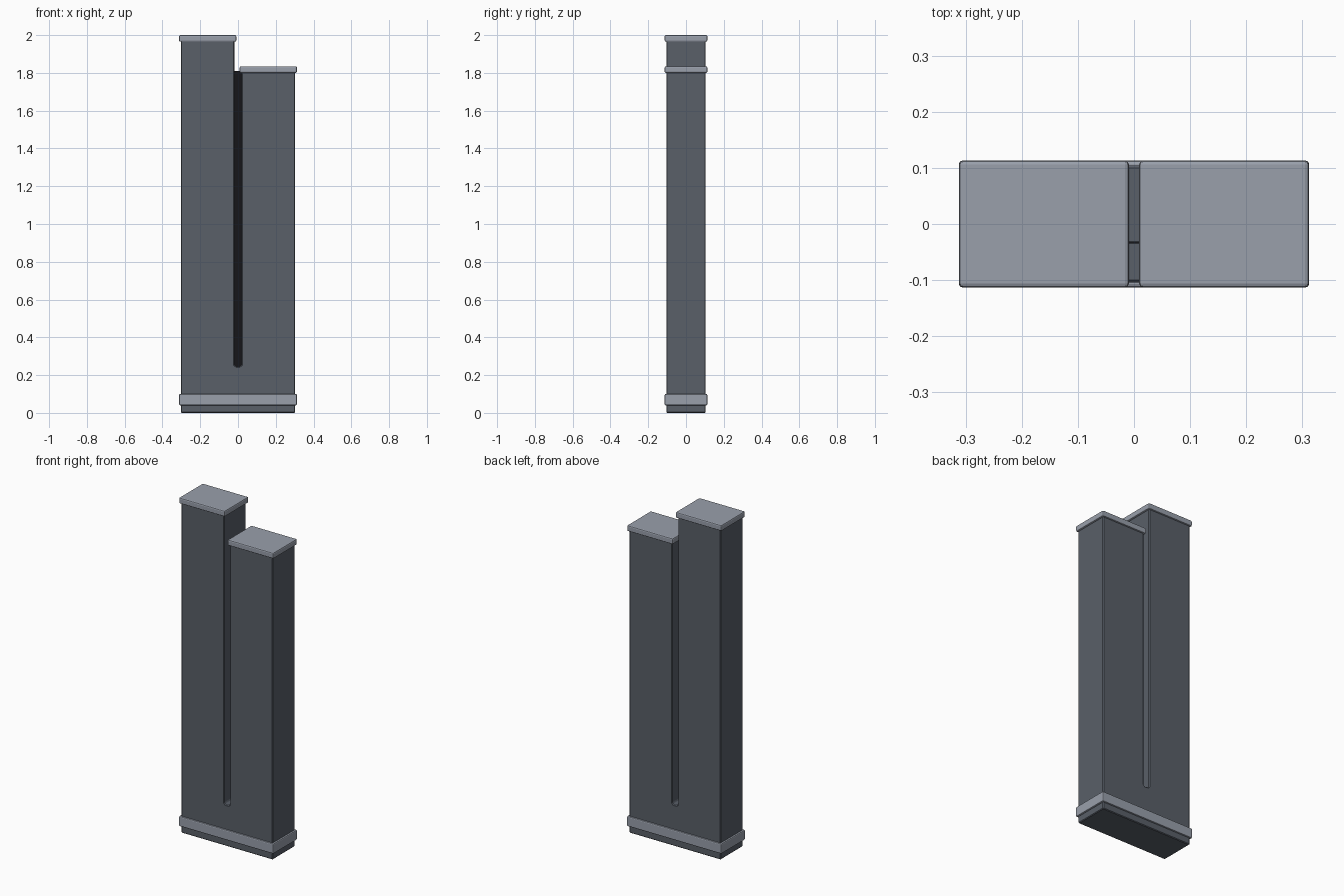
import bpy, bmesh

if "Cube" in bpy.data.objects:
    bpy.data.objects.remove(bpy.data.objects["Cube"])


def material(name, rgb):
    m = bpy.data.materials.new(name)
    m.diffuse_color = (*rgb, 1)
    m.use_nodes = True
    m.node_tree.nodes["Principled BSDF"].inputs["Base Color"].default_value = m.diffuse_color
    return m


FACADE = material("dark_facade", (0.10, 0.115, 0.14))
TRIM = material("light_trim", (0.32, 0.35, 0.41))
GLASS = material("black_glass", (0.008, 0.008, 0.01))


def extrude_profile(name, profile, y0, y1, mat, bevel=0.0, segments=2):
    """Extrude an x-z outline from y0 to y1, with softened edges."""
    bm = bmesh.new()
    face = bm.faces.new([bm.verts.new((x, y0, z)) for x, z in profile])
    ext = bmesh.ops.extrude_face_region(bm, geom=[face])
    verts = [v for v in ext["geom"] if isinstance(v, bmesh.types.BMVert)]
    bmesh.ops.translate(bm, vec=(0, y1 - y0, 0), verts=verts)
    bmesh.ops.recalc_face_normals(bm, faces=bm.faces)
    if bevel:
        bmesh.ops.bevel(bm, geom=bm.edges[:], offset=bevel, segments=segments,
                        profile=0.5, affect='EDGES')
    mesh = bpy.data.meshes.new(name)
    bm.to_mesh(mesh)
    bm.free()
    mesh.materials.append(mat)
    obj = bpy.data.objects.new(name, mesh)
    bpy.context.collection.objects.link(obj)
    return obj


def slab(name, x0, x1, z0, z1, half_depth, mat, bevel):
    outline = [(x0, z0), (x1, z0), (x1, z1), (x0, z1)]
    return extrude_profile(name, outline, -half_depth, half_depth, mat, bevel)


# Twin tower body: one slotted block, left tower taller
W, G, C = 0.302, 0.019, 0.008
extrude_profile("twin_towers", [
    (-W, 0), (W, 0), (W, 1.81), (G, 1.81), (G, 0.245 + C), (G - C, 0.245),
    (-G + C, 0.245), (-G, 0.245 + C), (-G, 1.975), (-W, 1.975)],
    -0.104, 0.104, FACADE, 0.004, 1)

# Thin dark glass strip recessed in the slot
extrude_profile("slot_glass", [
    (-G, 0.24), (G, 0.24), (G, 1.81), (-G, 1.81)], -0.035, -0.031, GLASS)

# Base band and roof caps
slab("base_band", -0.312, 0.312, 0.04, 0.10, 0.113, TRIM, 0.006)
slab("left_roof_cap", -0.312, -0.009, 1.965, 2.0, 0.113, TRIM, 0.007)
slab("right_roof_cap", 0.009, 0.312, 1.80, 1.835, 0.113, TRIM, 0.007)
